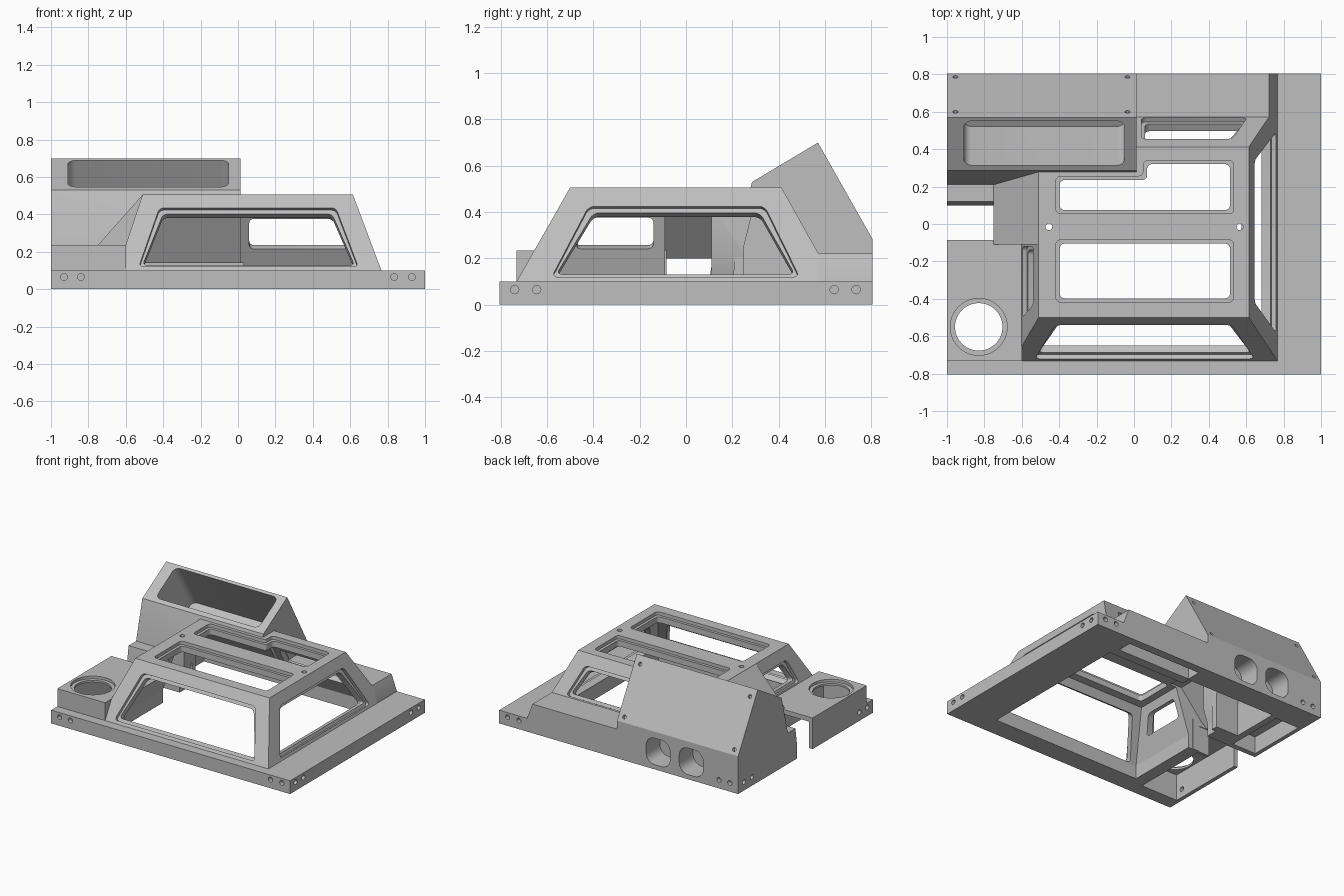
import bpy, bmesh, math
from mathutils import Vector as V

cube = bpy.data.objects.get("Cube")
if cube:
    bpy.data.objects.remove(cube, do_unlink=True)

grey = bpy.data.materials.new("mid_grey")
grey.use_nodes = True
GREY = (0.52, 0.52, 0.52, 1)
grey.diffuse_color = GREY
grey.node_tree.nodes["Principled BSDF"].inputs["Base Color"].default_value = GREY
helpers = []


def extrude(bm, pts, vec, rounding=0):
    """Add a polygon extruded along a vector, with optional rounded corners."""
    low = [bm.verts.new(V(p)) for p in pts]
    high = [bm.verts.new(V(p) + V(vec)) for p in pts]
    n = len(pts)
    bm.faces.new(low)
    bm.faces.new(high[::-1])
    for i in range(n):
        j = (i + 1) % n
        bm.faces.new((low[i], high[i], high[j], low[j]))
    if rounding:
        edges = [bm.edges.get((a, b)) for a, b in zip(low, high)]
        bmesh.ops.bevel(bm, geom=edges, offset=rounding, segments=5,
                        profile=0.5, affect='EDGES')


def make(name, bm, helper=False):
    bmesh.ops.recalc_face_normals(bm, faces=bm.faces)
    mesh = bpy.data.meshes.new(name)
    bm.to_mesh(mesh)
    bm.free()
    mesh.materials.append(grey)
    ob = bpy.data.objects.new(name, mesh)
    bpy.context.collection.objects.link(ob)
    if helper:
        ob.hide_render = True
        helpers.append(ob)
    return ob


def prism(name, pts, vec, rounding=0, helper=False):
    bm = bmesh.new()
    extrude(bm, pts, vec, rounding)
    return make(name, bm, helper)


def cutter(pts, vec, rounding=0):
    return prism("cutter", pts, vec, rounding, True)


def block(x0, x1, y0, y1, z0, z1):
    pts = [(x0, y0, z0), (x1, y0, z0), (x1, y1, z0), (x0, y1, z0)]
    return pts, (0, 0, z1 - z0)


def along_x(x0, x1, profile):
    return [(x0, y, z) for y, z in profile], (x1 - x0, 0, 0)


def along_y(y0, y1, profile):
    return [(x, y0, z) for x, z in profile], (0, y1 - y0, 0)


def circle(c, r, u, v, n=24):
    return [V(c) + r * (math.cos(t) * V(u) + math.sin(t) * V(v))
            for t in (i * math.tau / n for i in range(n))]


def carve(ob, cutters):
    bpy.ops.object.select_all(action='DESELECT')
    bpy.context.view_layer.objects.active = ob
    ob.select_set(True)
    for c in cutters:
        mod = ob.modifiers.new("cut", 'BOOLEAN')
        mod.operation, mod.solver, mod.object = 'DIFFERENCE', 'EXACT', c
        bpy.ops.object.modifier_apply(modifier=mod.name)
    bpy.ops.object.shade_smooth_by_angle(angle=math.radians(25))


X, Y, Z = V((1, 0, 0)), V((0, 1, 0)), V((0, 0, 1))

# Canopy outline: rectangle x0, x1, y0, y1 at any height
LOW, TOP, Z0, Z1 = (-.645, .767, -.732, .64), (-.51, .614, -.5, .412), .1, .507
WALL = .08


def outline(z, inset=0):
    t = (z - Z0) / (Z1 - Z0)
    r = [a + (b - a) * t for a, b in zip(LOW, TOP)]
    return r[0] + inset, r[1] - inset, r[2] + inset, r[3] - inset


def frustum(name, za, zb, inset=0, helper=False):
    bm = bmesh.new()
    rings = []
    for z in (za, zb):
        a, b, c, d = outline(z, inset)
        rings.append([bm.verts.new(p) for p in
                      ((a, c, z), (b, c, z), (b, d, z), (a, d, z))])
    bm.faces.new(rings[0])
    bm.faces.new(rings[1])
    for i in range(4):
        j = (i + 1) % 4
        bm.faces.new((rings[0][i], rings[0][j], rings[1][j], rings[1][i]))
    return make(name, bm, helper)


def window(pts, place):
    """Two nested cutters: shallow outer rebate and through opening."""
    mids = [(min(p[k] for p in pts) + max(p[k] for p in pts)) / 2 for k in (0, 1)]
    inner = [tuple(p[k] - math.copysign(.02, p[k] - mids[k]) for k in (0, 1))
             for p in pts]
    result = []
    for shape, depth in ((pts, .025), (inner, .13)):
        ring = [V(place(*p)) for p in shape]
        n = (ring[1] - ring[0]).cross(ring[-1] - ring[0]).normalized()
        if n.dot(V((0, 0, .1)) - ring[0]) < 0:
            n = -n
        result.append(cutter([p - n * .04 for p in ring], n * (depth + .04), .025))
    return result


def on_x(side):
    return lambda y, z: (outline(z)[side], y, z)


def on_y(side):
    return lambda x, z: (x, outline(z)[side], z)


def on_top(x, y):
    return (x, y, Z1)


# Shared hollows
slot = cutter(*block(-1.1, -.75, -.09, .11, -.1, .6))
channel = cutter(*along_y(-.09, .11, ((-.77, -.02), (-.77, .2), (-.72, .2),
                                      (-.5, .45), (-.4, .45), (-.4, -.02))))
cup_hollow = cutter(*block(-.97, -.66, -.7, -.05, -.02, .2))
back_hollow = cutter(*block(.04, .66, .63, .74, -.02, .18))
room = frustum("room_cutter", .02, .437, WALL, True)
x0, x1, y0, y1 = outline(Z0, WALL)
floor_opening = cutter(*block(x0, x1, y0, y1, -.05, .15))

# Space under the bin: open to the room, closed at the ramp, and a side tray
under_bin = [
    cutter(*along_x(-.53, .03, ((.1, -.02), (.1, .435), (.34, .435),
                                (.52, .14), (.62, .14), (.62, -.02)))),
    cutter(*along_x(-.72, -.5, ((.25, -.02), (.25, .25), (.295, .435), (.34, .435),
                                (.52, .14), (.62, .14), (.62, -.02)))),
    cutter(*block(-.97, -.77, .14, .6, -.02, .13))]
bin_cavity = cutter([(x, y, z) for x, y, z in
                     ((-.91, .293, .582), (-.05, .293, .582), (-.05, .528, .725), (-.91, .528, .725))],
                    V((0, .519, -.855)) * .44, .04)
ports = [cutter([(x - .1, .64, .035), (x + .1, .64, .035), (x + .1, .64, .235), (x - .1, .64, .235)],
                (0, .2, 0), .07) for x in (-.33, -.607)]

# Screw holes around the sides, on the lid of the bin and on the canopy roof
bm = bmesh.new()
for x in (-.93, -.84, .835, .93):
    for y in (-.815, .775):
        extrude(bm, circle((x, y, .065), .018, X, Z, 16), (0, .04, 0))
for y in (-.74, -.645, .64, .735):
    for x in (-1.01, .97):
        extrude(bm, circle((x, y, .065), .018, Y, Z, 16), (.04, 0, 0))
lid_in, lid_up = V((0, -.872, -.489)), V((0, -.489, .872))
for x in (-.955, -.035):
    for y, z in ((.6, .647), (.785, .317)):
        extrude(bm, circle(V((x, y, z)) - lid_in * .01, .014, X, lid_up, 16), lid_in * .035)
for x in (-.455, .565):
    extrude(bm, circle((x, -.015, .4), .018, X, Y, 16), (0, 0, .2))
screws = make("screw_cutter", bm, True)

# Base plate
base = prism("base_plate", *block(-1, 1, -.805, .805, 0, .1))
carve(base, [floor_opening, slot, channel, cup_hollow, back_hollow, screws] + under_bin + ports)

# Canopy with framed openings
canopy = frustum("canopy", Z0, Z1)
cuts = [room, channel, back_hollow, bin_cavity, screws] + under_bin
cuts += window([(-.53, .12), (.643, .12), (.523, .435), (-.42, .435)], on_y(2))
cuts += window([(.04, .228), (.605, .228), (.525, .43), (.04, .43)], on_y(3))
cuts += window([(-.58, .12), (.49, .12), (.34, .425), (-.42, .425)], on_x(1))
cuts += window([(-.5, .245), (-.12, .245), (-.12, .42), (-.43, .42)], on_x(0))
cuts += window([(-.417, -.417), (.533, -.417), (.533, -.085), (-.417, -.085)], on_top)
cuts += window([(-.417, .055), (.533, .055), (.533, .34), (.05, .34), (.05, .255), (-.417, .255)],
               on_top)
carve(canopy, cuts)

# Ramp on the canopy side, hollow underneath
ramp = prism("side_ramp", *along_y(-.11, .28, ((-.75, 0), (-.75, .235), (-.51, .505),
                                               (-.51, .4), (-.6, .2), (-.6, 0))))
carve(ramp, [channel] + under_bin)

# Cup holder block with a countersunk round hole
holder = prism("cup_holder", *block(-1, -.6, -.732, -.085, 0, .235))
hole = (-.83, -.55)
bore = cutter(circle((*hole, .1), .127, X, Y, 48), (0, 0, .3))
sink = cutter(circle((*hole, .215), .152, X, Y, 48), (0, 0, .1))
carve(holder, [cup_hollow, bore, sink, screws])

# Small shelf in front of the bin
shelf = prism("bin_shelf", *along_x(-1, -.75, ((.1, 0), (.1, .1), (.12, .235), (.22, .235), (.22, 0))))
carve(shelf, under_bin)

# Tilted storage bin with two rounded rear ports
storage = prism("storage_bin", *along_x(-1, .013, ((.2, 0), (.21, .235), (.285, .53),
                                                   (.57, .7), (.805, .285), (.805, 0))))
carve(storage, [bin_cavity, screws] + under_bin + ports)

# Low block behind the canopy
rear = prism("rear_block", *along_y(.572, .805, ((0, 0), (.767, 0), (.767, .1),
                                                 (.722, .22), (0, .22))))
carve(rear, [back_hollow, screws] + under_bin)

for ob in helpers:
    bpy.data.objects.remove(ob, do_unlink=True)
